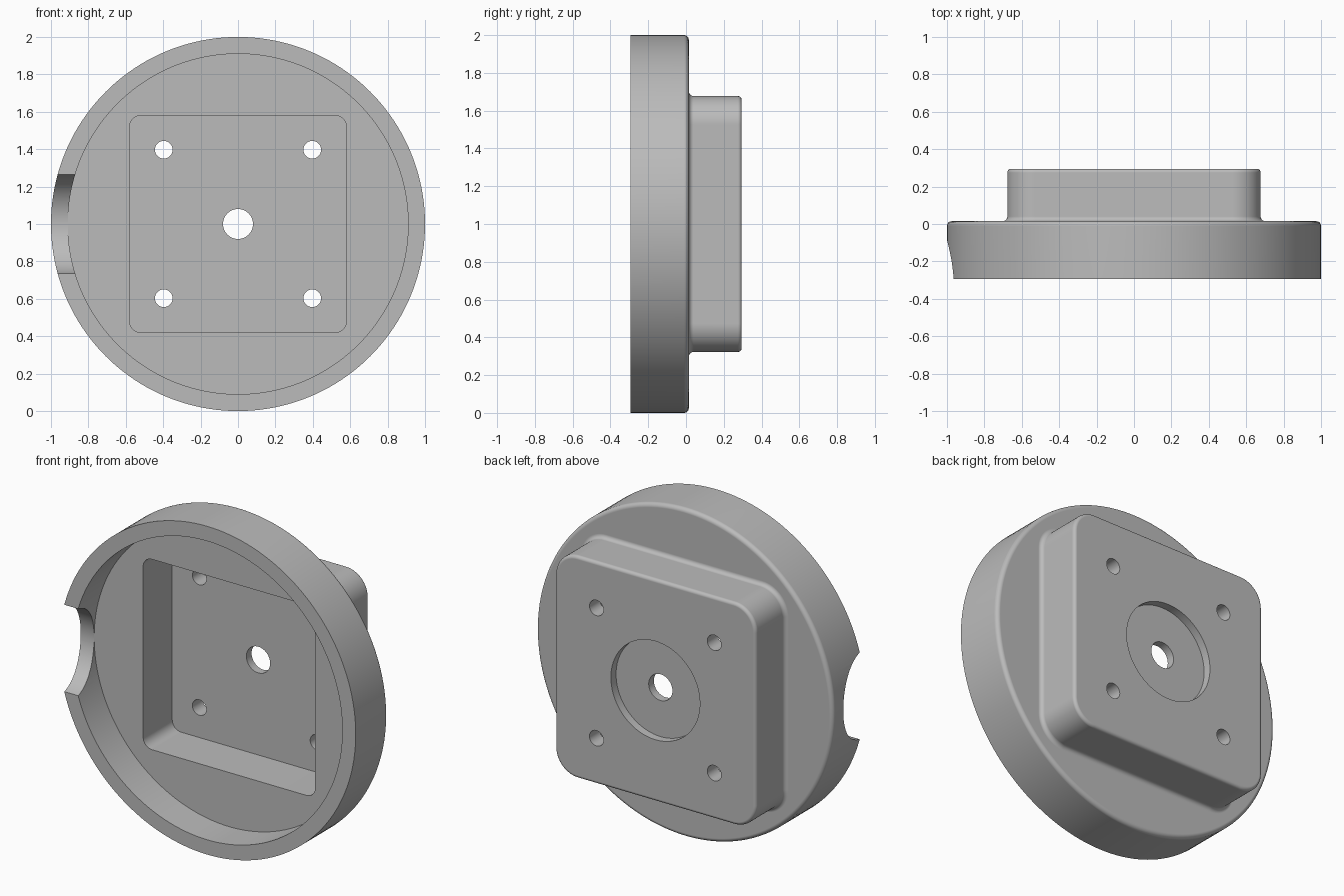
import bpy, bmesh
from math import sin, cos, pi
from mathutils import Matrix

cube = bpy.data.objects.get("Cube")
if cube:
    bpy.data.objects.remove(cube, do_unlink=True)

grey = bpy.data.materials.new("light grey")
grey.use_nodes = True
colour = (0.5, 0.5, 0.5, 1)
grey.diffuse_color = colour
grey.node_tree.nodes["Principled BSDF"].inputs["Base Color"].default_value = colour

FRONT, BACK = -0.295, 0.295      # open rim and rear face of the boss
PLATE, FLOOR = 0.015, -0.085     # rear and inner faces of the disc
FILLET = 0.025


def outline(half, corner, steps=40):
    """Rounded square in x/z; a circle when corner equals half."""
    pts = []
    for q, (sx, sz) in enumerate([(1, 1), (-1, 1), (-1, -1), (1, -1)]):
        for i in range(steps + 1):
            a = (q + i / steps) * pi / 2
            pts.append((sx * (half - corner) + corner * cos(a),
                        sz * (half - corner) + corner * sin(a)))
    return pts


def finish(name, bm):
    mesh = bpy.data.meshes.new(name)
    bm.to_mesh(mesh)
    bm.free()
    mesh.materials.append(grey)
    ob = bpy.data.objects.new(name, mesh)
    bpy.context.collection.objects.link(ob)
    return ob


def loft(name, sections, x=0, z=0, steps=40):
    """Closed solid through (half, corner, y) sections."""
    bm = bmesh.new()
    rings = [[bm.verts.new((x + px, y, 1 + z + pz)) for px, pz in outline(h, c, steps)]
             for h, c, y in sections]
    n = len(rings[0])
    for a, b in zip(rings, rings[1:]):
        for i in range(n):
            j = (i + 1) % n
            bm.faces.new((a[i], a[j], b[j], b[i]))
    bm.faces.new(rings[0])
    bm.faces.new(rings[-1])
    bmesh.ops.remove_doubles(bm, verts=bm.verts, dist=1e-5)
    bmesh.ops.recalc_face_normals(bm, faces=bm.faces)
    return finish(name, bm)


def drill(name, radius, y0, y1, x=0, z=0, steps=12):
    return loft(name, [(radius, radius, y0), (radius, radius, y1)], x, z, steps)


def combine(body, tool, operation):
    mod = body.modifiers.new(operation, 'BOOLEAN')
    mod.operation, mod.solver, mod.object = operation, 'EXACT', tool
    bpy.context.view_layer.update()
    graph = bpy.context.evaluated_depsgraph_get()
    mesh = bpy.data.meshes.new_from_object(body.evaluated_get(graph))
    body.modifiers.clear()
    body.data = mesh
    bpy.data.objects.remove(tool, do_unlink=True)


angles = [i * pi / 10 for i in range(6)]

# Round disc with a rounded rear edge
disc = [(1, 1, FRONT)]
for a in angles:
    r = 1 - FILLET * (1 - cos(a))
    disc.append((r, r, PLATE - FILLET * (1 - sin(a))))
body = loft("round_housing", disc)

# Square boss with a flared foot and a rounded rear edge
HALF, CORNER = 0.677, 0.15
boss = [(HALF + FILLET, CORNER + FILLET, PLATE - 0.04)]
for a in angles:
    grow = FILLET * (1 - sin(a))
    boss.append((HALF + grow, CORNER + grow, PLATE + FILLET * (1 - cos(a))))
for a in angles:
    shrink = 0.02 * (1 - cos(a))
    boss.append((HALF - shrink, CORNER - shrink, BACK - 0.02 * (1 - sin(a))))
combine(body, loft("square_boss", boss, steps=16), 'UNION')

# Round cavity, square pocket and rear recess
cutters = [
    drill("cavity", 0.91, FRONT - 0.1, FLOOR, steps=40),
    loft("pocket", [(0.58, 0.06, FLOOR - 0.1), (0.58, 0.06, 0.195)], steps=8),
    drill("recess", 0.3, BACK - 0.05, BACK + 0.1, steps=20),
    drill("centre_hole", 0.08, 0, BACK + 0.1),
]

# Four screw holes
for sx in (-1, 1):
    for sz in (-1, 1):
        cutters.append(drill("screw_hole", 0.047, 0, BACK + 0.1, sx * 0.397, sz * 0.397))

# Curved cable notch in the right side of the rim
bm = bmesh.new()
bmesh.ops.create_cone(bm, cap_ends=True, segments=128, radius1=0.272, radius2=0.272, depth=0.4,
                      matrix=Matrix.Translation((-1, -0.358, 1)) @ Matrix.Rotation(pi / 2, 4, 'Y'))
cutters.append(finish("cable_notch", bm))

for cutter in cutters:
    combine(body, cutter, 'DIFFERENCE')

# Smooth curved surfaces, keep hard edges
bpy.ops.object.select_all(action='DESELECT')
body.select_set(True)
bpy.context.view_layer.objects.active = body
bpy.ops.object.shade_smooth_by_angle(angle=pi / 6)
weighted = body.modifiers.new("weighted_normals", 'WEIGHTED_NORMAL')
weighted.keep_sharp = True
